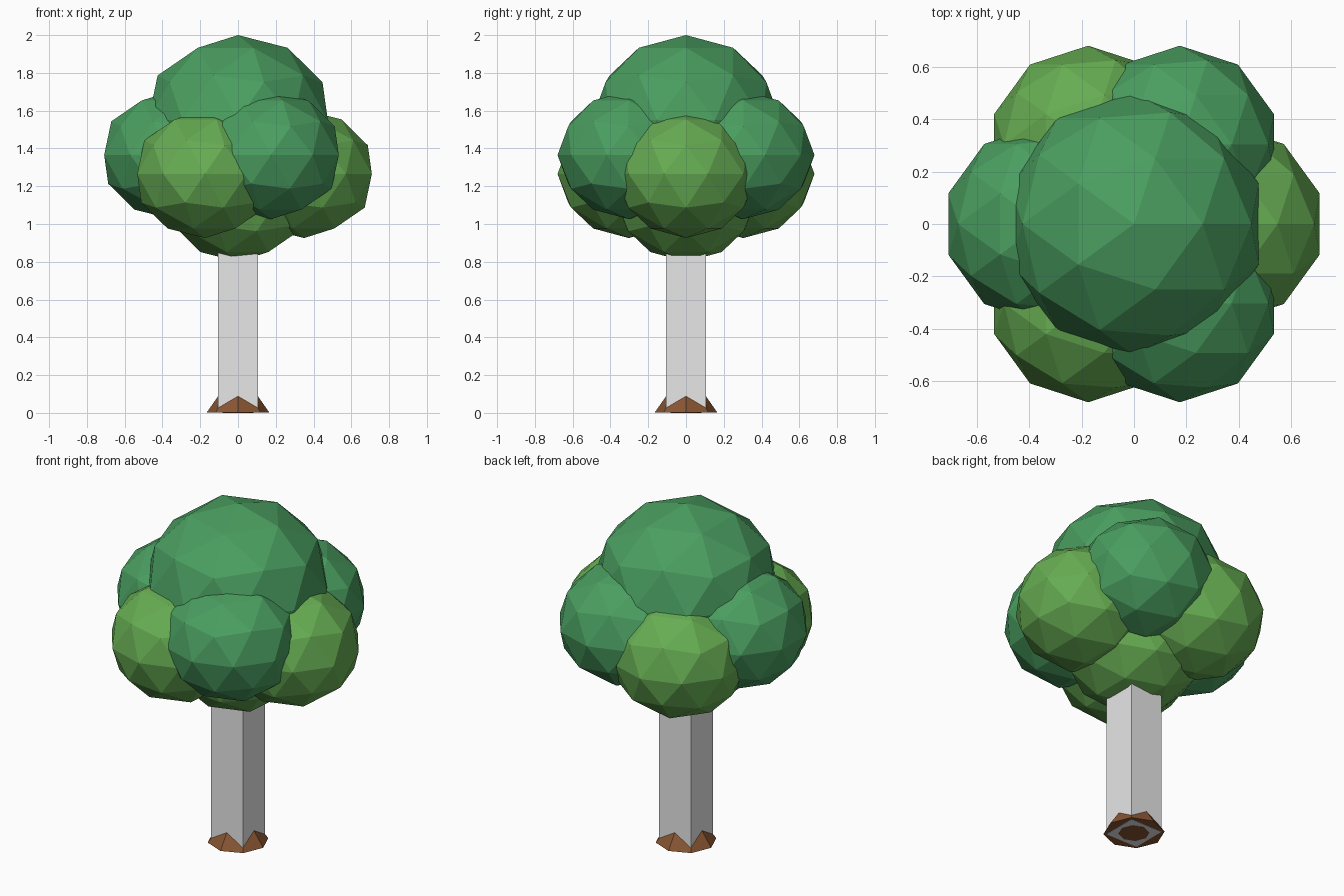
import bpy, math

if "Cube" in bpy.data.objects:
    bpy.data.objects.remove(bpy.data.objects["Cube"])

def srgb(r, g, b):
    lin = lambda c: c / 12.92 if c <= 0.04045 else ((c + 0.055) / 1.055) ** 2.4
    return (lin(r / 255), lin(g / 255), lin(b / 255), 1)

def material(name, rgb):
    m = bpy.data.materials.new(name)
    m.diffuse_color = srgb(*rgb)
    m.use_nodes = True
    m.node_tree.nodes["Principled BSDF"].inputs["Base Color"].default_value = m.diffuse_color
    return m

DARK = material("dark green", (74, 158, 96))
LIGHT = material("light green", (102, 172, 82))
GREY = material("bark grey", (231, 231, 231))
BROWN = material("root brown", (136, 85, 50))

def finish(name, mat):
    ob = bpy.context.object
    ob.name = name
    ob.data.materials.append(mat)
    return ob

# Leaf clumps: slightly flattened low-poly balls
def clump(name, mat, x, y, z, r):
    bpy.ops.mesh.primitive_ico_sphere_add(subdivisions=2, radius=r, location=(x, y, z))
    finish(name, mat).scale = (1, 1, 0.9)

clump("crown_top", DARK, 0, 0, 1.55, 0.5)
clump("crown_bottom", LIGHT, 0, 0, 1.14, 0.377)
for i in range(6):
    a = math.radians(60 * i)
    mat, z = (LIGHT, 1.265) if i % 2 == 0 else (DARK, 1.365)
    clump(f"crown_side_{i + 1}", mat, 0.35 * math.cos(a), 0.35 * math.sin(a), z, 0.377)

# Square trunk
bpy.ops.mesh.primitive_cube_add(size=1, location=(0, 0, 0.6))
finish("trunk", GREY).scale = (0.21, 0.21, 1.197)

# Flared eight-sided root collar, with ridges on the axes
def octagon(name, r1, r2, z0, z1):
    bpy.ops.mesh.primitive_cone_add(vertices=8, radius1=r1, radius2=r2, depth=z1 - z0,
                                    location=(0, 0, (z0 + z1) / 2))
    finish(name, BROWN)

octagon("root_collar", 0.165, 0.083, 0.003, 0.12)
# Inner wood core, seen only from below
octagon("wood_core", 0.083, 0.07, 0, 0.9)
